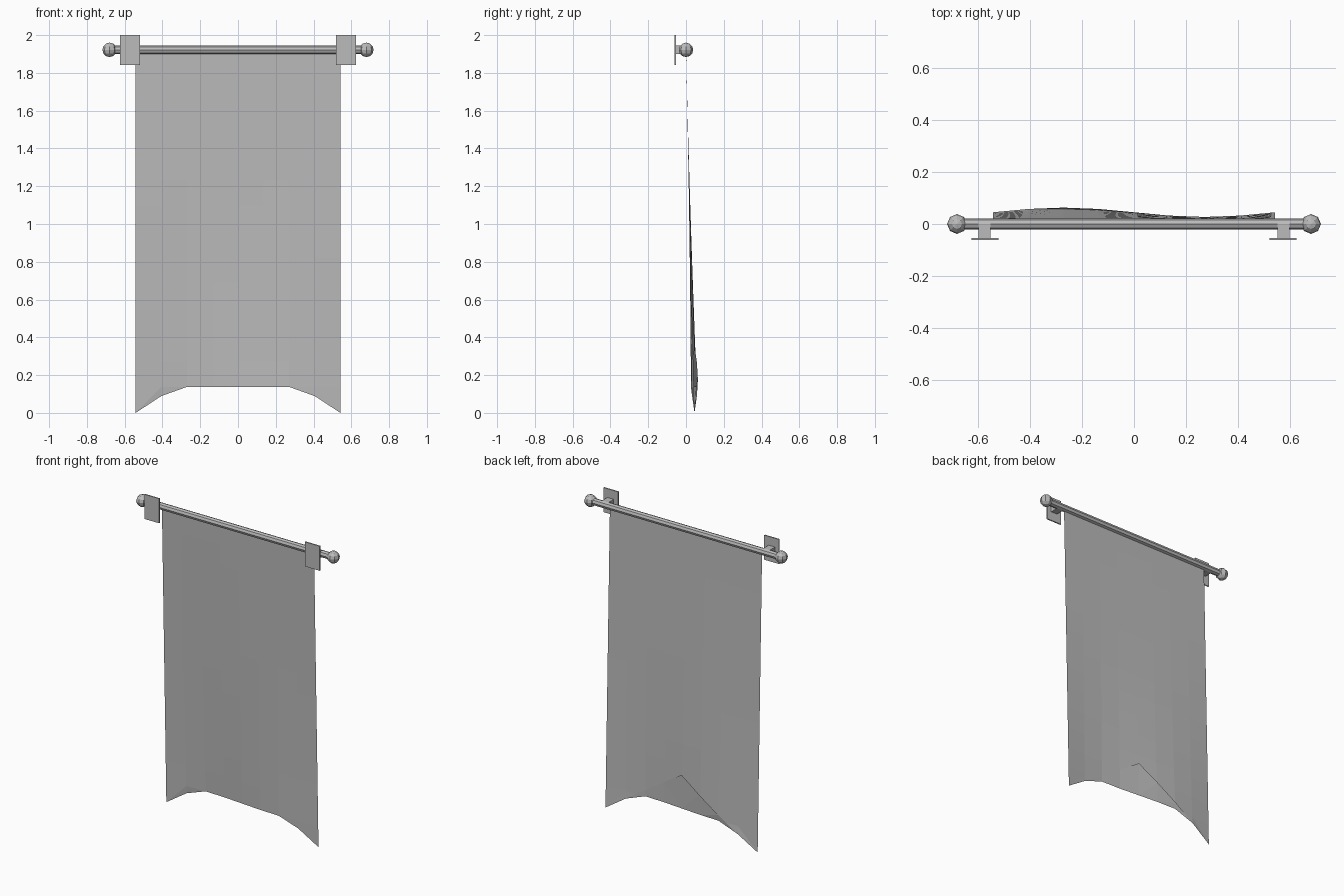
import bpy, bmesh, math
from mathutils import Matrix, Vector

cube = bpy.data.objects.get("Cube")
if cube:
    bpy.data.objects.remove(cube, do_unlink=True)

grey = bpy.data.materials.new("mid_grey")
grey.use_nodes = True
colour = (0.5, 0.5, 0.5, 1)
grey.diffuse_color = colour
grey.node_tree.nodes["Principled BSDF"].inputs["Base Color"].default_value = colour

ROD_Z = 1.922
HALF_W = 0.542


def finish(name, bm):
    mesh = bpy.data.meshes.new(name)
    bm.to_mesh(mesh)
    bm.free()
    mesh.materials.append(grey)
    obj = bpy.data.objects.new(name, mesh)
    bpy.context.collection.objects.link(obj)
    return obj


def box(name, low, high):
    low, high = Vector(low), Vector(high)
    bm = bmesh.new()
    bmesh.ops.create_cube(bm, size=1, matrix=Matrix.Translation((low + high) / 2)
                          @ Matrix.Diagonal((*(high - low), 1)))
    return finish(name, bm)


# Horizontal rod
bm = bmesh.new()
bmesh.ops.create_cone(bm, cap_ends=True, segments=8, radius1=0.022, radius2=0.022, depth=1.31,
                      matrix=Matrix.Translation((0, 0, ROD_Z)) @ Matrix.Rotation(math.pi / 2, 4, 'Y'))
finish("rod", bm)

# Finials and wall brackets at both ends
for side, s in (("left", 1), ("right", -1)):
    bm = bmesh.new()
    bmesh.ops.create_uvsphere(bm, u_segments=8, v_segments=6, radius=0.038,
                              matrix=Matrix.Translation((s * 0.68, 0, ROD_Z)))
    finish(side + "_finial", bm)
    x0, x1 = sorted((s * 0.52, s * 0.625))
    box(side + "_bracket_plate", (x0, -0.061, 1.842), (x1, -0.053, 2.0))
    x0, x1 = sorted((s * 0.552, s * 0.597))
    box(side + "_bracket_arm", (x0, -0.054, ROD_Z - 0.022), (x1, 0, ROD_Z + 0.022))

# Hanging cloth: a waving grid whose last row rises to the middle, folding behind
COLS, ROWS, PEAK = 8, 14, 0.355
bm = bmesh.new()
grid = []
for r in range(ROWS + 1):
    t = r / ROWS
    row = []
    for c in range(COLS + 1):
        u = 2 * c / COLS - 1
        y = 0.045 * t - 0.018 * t * t * math.sin(math.pi * u)
        z = ROD_Z * (1 - t) if r < ROWS else PEAK * (1 - abs(u))
        row.append(bm.verts.new((u * HALF_W, y, z)))
    grid.append(row)
for r in range(ROWS):
    for c in range(COLS):
        a, b = grid[r][c], grid[r][c + 1]
        d, e = grid[r + 1][c], grid[r + 1][c + 1]
        if r < ROWS - 1:
            bm.faces.new((a, d, e, b))
        elif c < COLS // 2:
            bm.faces.new((a, d, b))
            bm.faces.new((b, d, e))
        else:
            bm.faces.new((a, d, e))
            bm.faces.new((a, e, b))
finish("cloth", bm)
